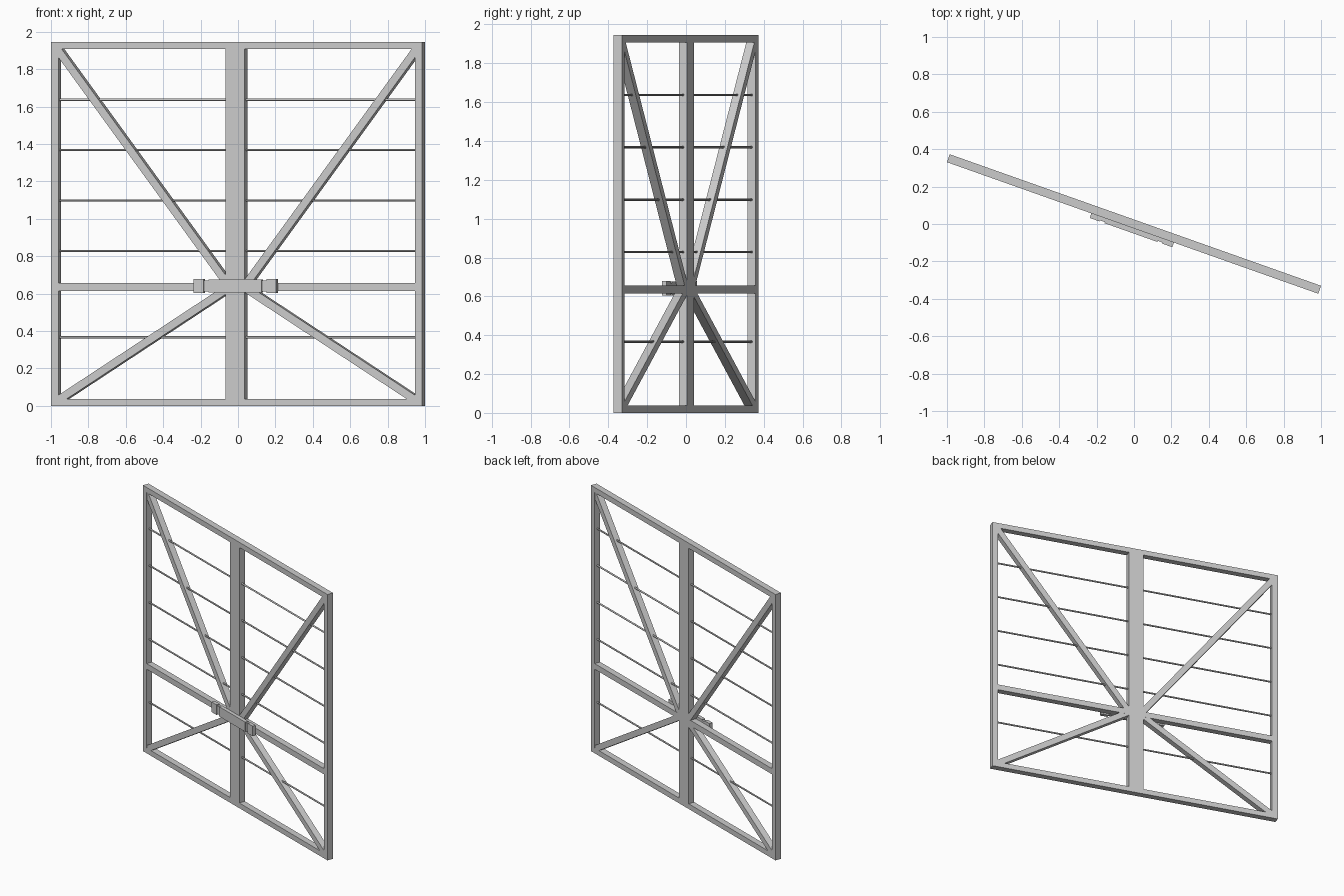
import bpy
from math import radians, atan2, hypot
from mathutils import Matrix

if "Cube" in bpy.data.objects:
    bpy.data.objects.remove(bpy.data.objects["Cube"])

ROT = Matrix.Rotation(radians(-19.5), 4, 'Z')   # whole gate stands turned
H, L, T, W = 1.945, 1.053, 0.045, 0.042         # height, half length, thickness, profile width


def box(name, u0, u1, v0, v1, z0, z1):
    """Box in gate coordinates: u along the gate, v depth (negative = front)."""
    bpy.ops.mesh.primitive_cube_add(size=1)
    o = bpy.context.object
    o.name = name
    o.data.transform(Matrix.Translation(((u0 + u1) / 2, (v0 + v1) / 2, (z0 + z1) / 2))
                     @ Matrix.Diagonal((abs(u1 - u0), v1 - v0, z1 - z0, 1)))
    o.data.transform(ROT)
    return o


def bar(name, u0, u1, z0, z1):
    return box(name, u0, u1, -T / 2, T / 2, z0, z1)


def brace(name, a, b, width=0.042):
    """Diagonal bar between two (u, z) points."""
    bpy.ops.mesh.primitive_cube_add(size=1)
    o = bpy.context.object
    o.name = name
    du, dz = b[0] - a[0], b[1] - a[1]
    o.data.transform(ROT @ Matrix.Translation(((a[0] + b[0]) / 2, 0, (a[1] + b[1]) / 2))
                     @ Matrix.Rotation(-atan2(dz, du), 4, 'Y')
                     @ Matrix.Diagonal((hypot(du, dz), T - 0.001, width, 1)))


def rod(name, u0, u1, z, r=0.006):
    bpy.ops.mesh.primitive_cylinder_add(vertices=12, radius=r, depth=abs(u1 - u0))
    o = bpy.context.object
    o.name = name
    o.data.transform(ROT @ Matrix.Translation(((u0 + u1) / 2, 0, z))
                     @ Matrix.Rotation(radians(90), 4, 'Y'))
    bpy.ops.object.shade_smooth_by_angle()


SEAM = 0.008
for s, side, inner in ((-1, "left", -0.062), (1, "right", 0.046)):
    # frame of one leaf
    edge = s * (L - W)
    bar(side + "_outer_stile", s * L, edge, 0, H)
    bar(side + "_meeting_stile", inner, SEAM, 0, H)
    bar(side + "_bottom_rail", edge, inner, 0, 0.038)
    bar(side + "_middle_rail", edge, inner, 0.615, 0.656)
    bar(side + "_top_rail", edge, inner, H - 0.038, H)
    # diagonal braces
    brace(side + "_upper_brace", (s * 1.026, 1.917), (s * 0.04, 0.635))
    brace(side + "_lower_brace", (s * 1.022, 0.026), (s * 0.04, 0.635))
    # thin round infill rods
    for z in (0.367, 0.828, 1.098, 1.368, 1.637):
        rod(side + "_infill_rod", edge, inner, z)
    # latch half: cover, bolt and bracket on the front face
    f = -T / 2
    box(side + "_latch_cover", SEAM, s * 0.15, f - 0.026, f, 0.605, 0.676)
    box(side + "_latch_bolt", s * 0.15, s * 0.178, f - 0.020, f, 0.611, 0.670)
    box(side + "_latch_bracket", s * 0.178, s * 0.234, f - 0.026, f, 0.604, 0.678)
